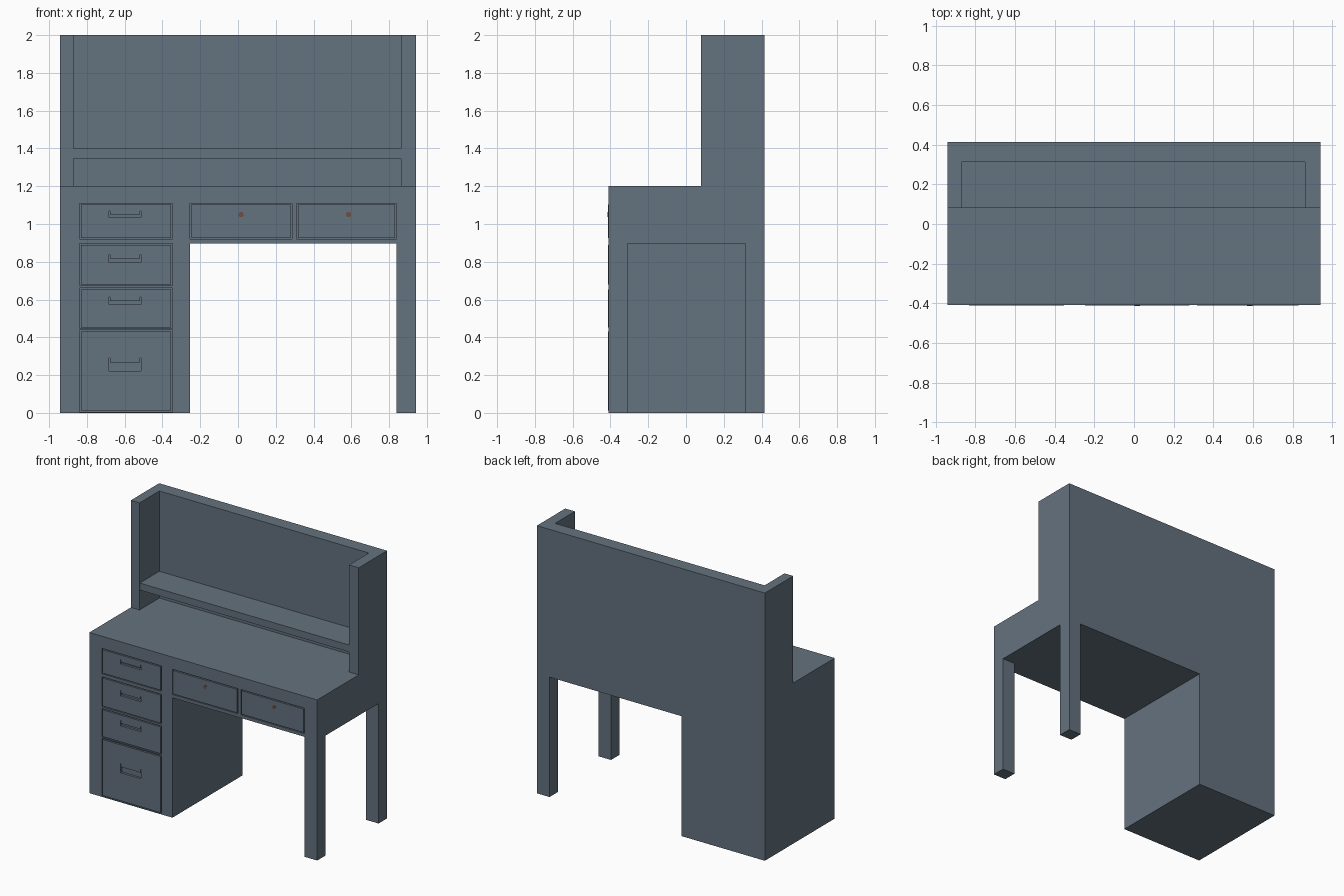
import bpy, bmesh
from mathutils import Matrix, Vector

if "Cube" in bpy.data.objects:
    bpy.data.objects.remove(bpy.data.objects["Cube"])

W, FRONT, BACK = 0.942, -0.410, 0.4145
UNDER = 0.896
PANEL = FRONT - 0.002


def colour(name, rgb):
    m = bpy.data.materials.new(name)
    m.diffuse_color = (*rgb, 1)
    m.use_nodes = True
    m.node_tree.nodes["Principled BSDF"].inputs["Base Color"].default_value = m.diffuse_color
    return m


SLATE = colour("slate_paint", (0.127, 0.168, 0.209))
BROWN = colour("knob_brown", (0.16, 0.075, 0.05))


def finish(name, bm, mat=SLATE):
    bmesh.ops.recalc_face_normals(bm, faces=bm.faces)
    mesh = bpy.data.meshes.new(name)
    bm.to_mesh(mesh)
    bm.free()
    mesh.materials.append(mat)
    ob = bpy.data.objects.new(name, mesh)
    bpy.context.collection.objects.link(ob)
    return ob


def prism(name, points, direction):
    """Closed flat outline extruded along a direction."""
    bm = bmesh.new()
    face = bm.faces.new([bm.verts.new(p) for p in points])
    new = bmesh.ops.extrude_face_region(bm, geom=[face], use_keep_orig=True)["geom"]
    bmesh.ops.translate(bm, vec=Vector(direction),
                        verts=[g for g in new if isinstance(g, bmesh.types.BMVert)])
    return finish(name, bm)


def box(name, x0, x1, y0, y1, z0, z1):
    return prism(name, [(x0, y0, z0), (x1, y0, z0), (x1, y1, z0), (x0, y1, z0)],
                 (0, 0, z1 - z0))


def cut(target, cutter):
    """Subtract a hidden cutter."""
    cutter.hide_render = True
    cutter.hide_set(True)
    mod = target.modifiers.new("cut", 'BOOLEAN')
    mod.operation, mod.object, mod.solver = 'DIFFERENCE', cutter, 'EXACT'


def drawer(name, x0, x1, z0, z1, gap=0.007):
    """Pocket in the body with a drawer front inside, leaving a narrow gap."""
    cut(body, box(name + "_cutter", x0, x1, FRONT - 0.05, FRONT + 0.02, z0, z1))
    return box(name, x0 + gap, x1 - gap, PANEL, FRONT + 0.021, z0 + gap, z1 - gap)


def pull(panel, z0, z1, z2):
    """Recessed finger pull: slot with two short upright ends."""
    a, b, t = -0.682, -0.514, 0.005
    outline = [(a, z0), (b, z0), (b, z2), (b - t, z2), (b - t, z1),
               (a + t, z1), (a + t, z2), (a, z2)]
    cut(panel, prism("pull_cutter", [(x, FRONT - 0.05, z) for x, z in outline],
                     (0, 0.065, 0)))


# Desk top and cabinet, one L-shaped block
body = prism("desk_body", [(x, FRONT, z) for x, z in
                           ((-W, 0), (-0.255, 0), (-0.255, UNDER), (W, UNDER),
                            (W, 1.2), (-W, 1.2))],
             (0, BACK - FRONT, 0))

# Right-hand legs
for name, y0, y1 in (("front_leg", FRONT, -0.311), ("back_leg", 0.314, BACK)):
    box(name, 0.838, W, y0, y1, 0, UNDER)

# Hutch: back panel with both sides, U-shaped in plan
prism("hutch", [(x, y, 1.2) for x, y in
                ((-W, 0.08), (-0.87, 0.08), (-0.87, 0.314), (0.862, 0.314),
                 (0.862, 0.08), (W, 0.08), (W, BACK), (-W, BACK))], (0, 0, 0.8))
box("hutch_shelf", -0.87, 0.862, 0.083, 0.314, 1.348, 1.4)

# Cabinet drawers with recessed pulls
for i, (z0, z1, p) in enumerate((
        (0.92, 1.109, (1.035, 1.05, 1.07)),
        (0.674, 0.897, (0.797, 0.817, 0.838)),
        (0.446, 0.66, (0.573, 0.592, 0.613)),
        (0.005, 0.438, (0.222, 0.267, 0.29)))):
    pull(drawer(f"cabinet_drawer_{i + 1}", -0.839, -0.347, z0, z1), *p)

# Wide drawers with round knobs
for i, (x0, x1, k) in enumerate(((-0.254, 0.286, 0.016), (0.31, 0.838, 0.585))):
    drawer(f"wide_drawer_{i + 1}", x0, x1, 0.92, 1.109)
    bm = bmesh.new()
    bmesh.ops.create_cone(bm, cap_ends=True, segments=16, radius1=0.014, radius2=0.014,
                          depth=0.006,
                          matrix=Matrix.Translation((k, PANEL, 1.05))
                          @ Matrix.Rotation(1.5707963, 4, 'X'))
    finish(f"drawer_knob_{i + 1}", bm, BROWN)
